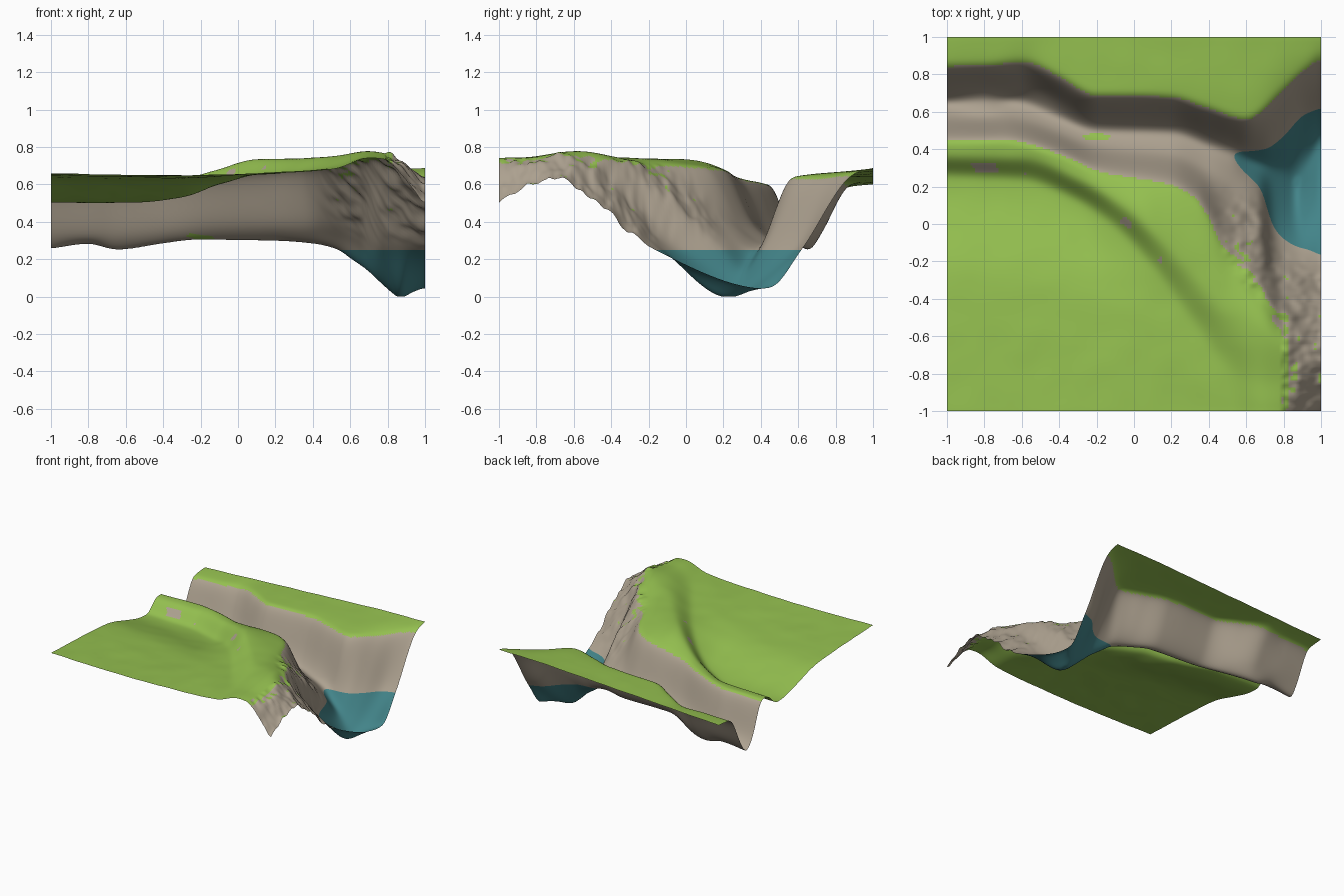
import bpy, bmesh, math
from mathutils import Vector, noise

if "Cube" in bpy.data.objects:
    bpy.data.objects.remove(bpy.data.objects["Cube"])

# Feature lines running west to east: (x, y, z)
front_edge = [(-1, -1, .66), (-.4, -1, .65), (.2, -1, .66), (.5, -1, .68),
              (.7, -1, .74), (.8, -1, .73), (.9, -1, .62), (1, -1, .48)]
plateau = [(-1, -.3, .625), (-.4, -.35, .62), (.1, -.6, .66), (.5, -.92, .685),
           (.7, -.95, .743), (.8, -.95, .735), (.9, -.95, .65), (1, -.95, .52)]
step_foot = [(-1, .25, .50), (-.6, .23, .50), (-.3, .12, .53), (-.1, -.02, .60),
             (.1, -.24, .65), (.3, -.52, .665), (.5, -.78, .69), (.7, -.87, .745),
             (.8, -.85, .74), (.9, -.85, .68), (1, -.88, .57)]
step_top = [(-1, .37, .595), (-.6, .36, .60), (-.3, .25, .63), (-.1, .13, .685),
            (.1, -.03, .735), (.3, -.23, .74), (.5, -.45, .75), (.7, -.58, .78),
            (.8, -.66, .765), (.9, -.68, .71), (1, -.68, .62)]
south_rim = [(-1, .435, .60), (-.7, .44, .605), (-.4, .37, .62), (-.2, .28, .64),
             (.2, .20, .68), (.35, .11, .69), (.42, -.01, .70), (.5, -.19, .71),
             (.6, -.32, .73), (.7, -.42, .74), (.8, -.55, .73), (.9, -.56, .65),
             (1, -.55, .55)]
south_foot = [(-1, .58, .31), (-.7, .58, .31), (-.2, .42, .36), (.2, .38, .36),
              (.4, .29, .36), (.6, .22, .30), (.68, .18, .26), (.73, .01, .25),
              (.8, -.08, .25), (.9, -.13, .25), (1, -.14, .235)]
canyon_floor = [(-1, .65, .25), (-.8, .66, .28), (-.65, .66, .246), (-.4, .57, .28),
                (-.2, .5, .30), (.2, .49, .295), (.4, .42, .28), (.53, .37, .25),
                (.6, .34, .20), (.7, .30, .13), (.8, .25, .04), (.87, .22, -.01),
                (.93, .30, .02), (1, .46, .045)]
north_foot = [(-1, .71, .33), (-.6, .72, .33), (-.2, .55, .35), (.2, .54, .35),
              (.4, .47, .33), (.6, .39, .25), (.7, .40, .25), (.8, .47, .25),
              (.9, .58, .25), (1, .62, .25)]
north_rim = [(-1, .86, .585), (-.8, .86, .59), (-.6, .88, .60), (-.4, .80, .62),
             (-.2, .70, .63), (0, .70, .635), (.2, .69, .64), (.4, .63, .64),
             (.6, .57, .64), (.8, .74, .645), (1, .91, .66)]
back_edge = [(-1, 1, .60), (.2, 1, .66), (.6, 1, .68), (1, 1, .69)]
features = (front_edge, plateau, step_foot, step_top, south_rim, south_foot,
            canyon_floor, north_foot, north_rim, back_edge)


def smooth_curve(ts, vs):
    """Monotone cubic interpolation through the points (ts, vs)."""
    n = len(ts)
    h = [ts[i + 1] - ts[i] for i in range(n - 1)]
    d = [(vs[i + 1] - vs[i]) / h[i] for i in range(n - 1)]
    m = [d[0]] + [2 * a * b / (a + b) if a * b > 0 else 0
                  for a, b in zip(d, d[1:])] + [d[-1]]

    def value(t):
        i = 0
        while i < n - 2 and t > ts[i + 1]:
            i += 1
        u = (t - ts[i]) / h[i]
        return (vs[i] * (1 + 2 * u) * (1 - u) ** 2 + vs[i + 1] * u * u * (3 - 2 * u)
                + h[i] * (m[i] * u * (1 - u) ** 2 + m[i + 1] * u * u * (u - 1)))
    return value


def clamp(v):
    return max(0, min(1, v))


def material(name, color):
    mat = bpy.data.materials.new(name)
    mat.diffuse_color = (*color, 1)
    mat.use_nodes = True
    mat.node_tree.nodes["Principled BSDF"].inputs["Base Color"].default_value = mat.diffuse_color
    return mat


# Heights lofted through the feature lines
lines = []
for f in features:
    xs, ys, zs = zip(*f)
    lines.append((smooth_curve(xs, ys), smooth_curve(xs, zs)))
N = 160
R = range(N + 1)
coord = [-1 + 2 * i / N for i in R]
height, rock = [], []
for x in coord:
    ys = [fy(x) for fy, fz in lines]
    profile = smooth_curve(ys, [fz(x) for fy, fz in lines])
    height.append([profile(y) for y in coord])
    # Rough rock is strongest on the eastern cliff
    rock.append([clamp((x - .4) / .2) * clamp((ys[5] - .03 - y) / .15)
                 * (clamp((y - ys[4] + .05) / .1) if x < .8 else 1) for y in coord])


def blurred(rows):
    return [[(r[max(j - 1, 0)] + 2 * r[j] + r[min(j + 1, N)]) / 4 for j in R] for r in rows]


# Soften rims and bends
for _ in range(4):
    height = blurred(height)
    height = [list(c) for c in zip(*blurred([list(c) for c in zip(*height)]))]

# Terrain sheet
bm = bmesh.new()
grid = []
for i, x in enumerate(coord):
    column = []
    for j, y in enumerate(coord):
        z = height[i][j]
        z += rock[i][j] * (.026 * noise.noise(Vector((x * 9, y * 14, z * 9)))
                           + .012 * noise.noise(Vector((x * 22, y * 30, 5))))
        z += noise.noise(Vector((x * 6, y * 6, 3))) * .003 * (z > .5)
        column.append(bm.verts.new((x, y, max(0, z))))
    grid.append(column)
for i in range(N):
    for j in range(N):
        bm.faces.new((grid[i][j], grid[i + 1][j], grid[i + 1][j + 1], grid[i][j + 1]))

# Clean waterline cut
WATER = .25
bmesh.ops.bisect_plane(bm, geom=bm.verts[:] + bm.edges[:] + bm.faces[:], dist=1e-5,
                       plane_co=(0, 0, WATER), plane_no=(0, 0, 1))
bm.normal_update()

# Grass on gentle high ground, rock on slopes, water colour below the waterline
step_y = lines[2][0], lines[3][0]
rim_y = lines[4][0]
for f in bm.faces:
    c = f.calc_center_median()
    f.smooth = True
    on_step = c.x < .7 and c.y < rim_y(c.x) - .04
    if c.z < WATER:
        f.material_index = 2
    elif on_step:
        # Bare patches scattered along the step
        patch = noise.noise(Vector((c.x * 7, c.y * 7, 1)))
        mid = (step_y[0](c.x) + step_y[1](c.x)) / 2
        if c.x < .15 and abs(c.y - mid) < .025 and patch > .12:
            f.material_index = 1
    elif ((c.x + .2) / .07) ** 2 + ((c.y - .465) / .02) ** 2 < 1:
        f.material_index = 0  # grassy tuft on the canyon slope
    elif c.z < .46 or f.normal.z < .76 or (c.x > .82 and c.y < -.1 and f.normal.z < .93):
        f.material_index = 1

mesh = bpy.data.meshes.new("terrain")
bm.to_mesh(mesh)
bm.free()
terrain = bpy.data.objects.new("terrain", mesh)
bpy.context.collection.objects.link(terrain)
for mat in (material("grass green", (.30, .53, .08)),
            material("canyon rock", (.42, .36, .28)),
            material("water teal", (.055, .23, .25))):
    mesh.materials.append(mat)
